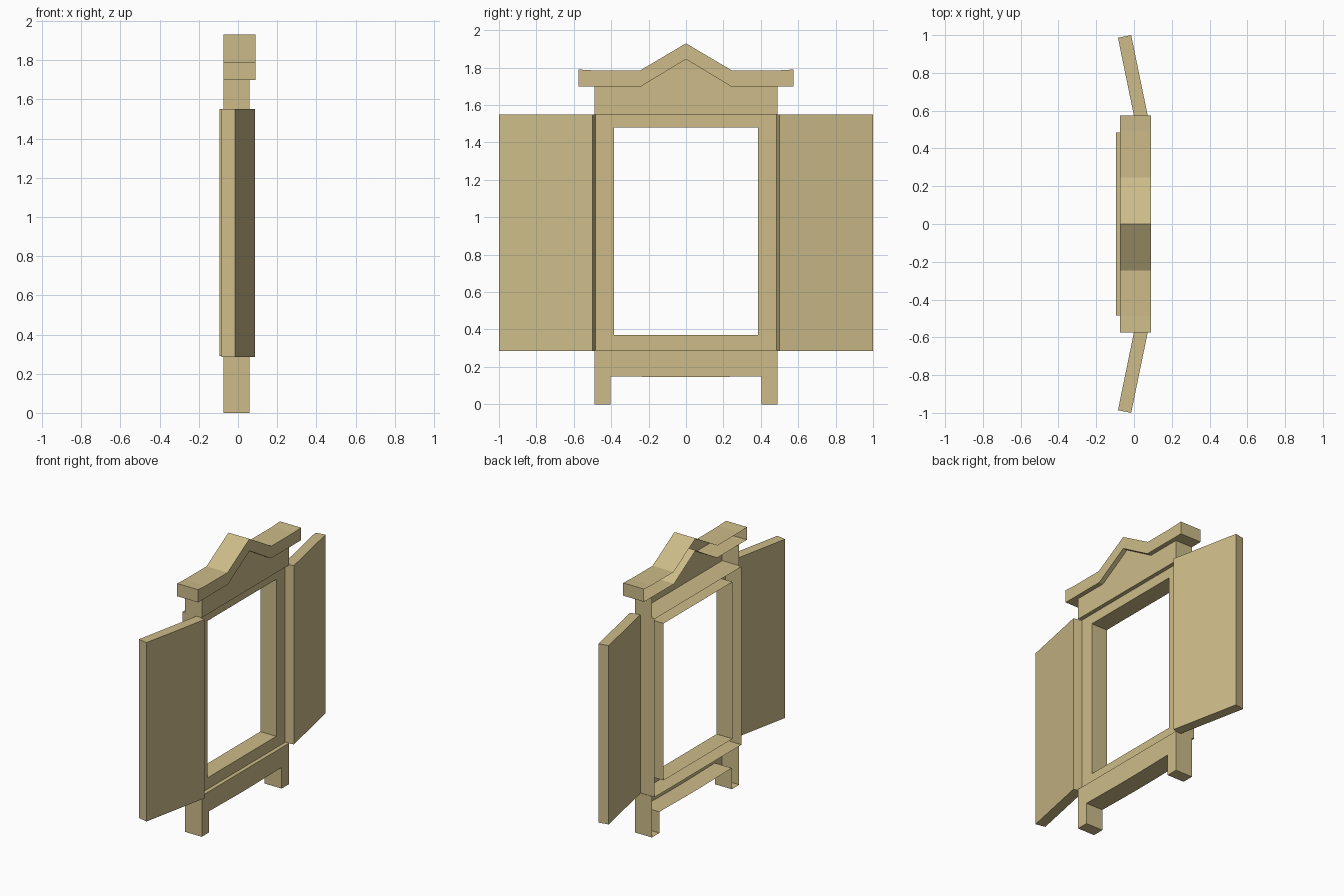
import bpy
import bmesh

if "Cube" in bpy.data.objects:
    bpy.data.objects.remove(bpy.data.objects["Cube"])

wood = bpy.data.materials.new("pale_wood")
wood.diffuse_color = (0.61, 0.50, 0.25, 1)
wood.use_nodes = True
wood.node_tree.nodes["Principled BSDF"].inputs["Base Color"].default_value = wood.diffuse_color


def finish(name, bm):
    mesh = bpy.data.meshes.new(name)
    bm.to_mesh(mesh)
    bm.free()
    mesh.materials.append(wood)
    obj = bpy.data.objects.new(name, mesh)
    bpy.context.collection.objects.link(obj)
    return obj


def mirrored(half):
    """Complete a half profile (y >= 0, bottom centre to top centre)."""
    return half + [(-y, z) for y, z in reversed(half) if y > 0]


def walls(bm, front, back):
    for i in range(len(front)):
        j = (i + 1) % len(front)
        bm.faces.new((front[i], back[i], back[j], front[j]))


def loop(bm, profile, x):
    return [bm.verts.new((x, y, z)) for y, z in profile]


def open_back_shell(name, profile, x_front, x_back):
    """Profile with a face on +x and side walls, left open on -x."""
    bm = bmesh.new()
    front, back = loop(bm, profile, x_front), loop(bm, profile, x_back)
    bm.faces.new(front)
    walls(bm, front, back)
    return finish(name, bm)


# Base: rail with two legs
open_back_shell("base_with_legs", mirrored([
    (0.09, 0.145), (0.405, 0.15), (0.405, 0), (0.488, 0), (0.488, 0.29)]), 0.058, -0.075)

# Gable panel above the opening
open_back_shell("gable_panel", mirrored([
    (0.488, 1.55), (0.488, 1.70), (0.24, 1.70), (0, 1.845)]), 0.058, -0.075)

# Peaked cornice: bottom edge, then top edge
cornice_half = [(0, 1.845), (0.24, 1.70), (0.575, 1.70), (0.575, 1.79),
                (0.49, 1.785), (0.245, 1.785), (0, 1.93)]
open_back_shell("cornice", mirrored(cornice_half), 0.09, -0.075)

# Window frame: recessed ring around the opening
bm = bmesh.new()
outer = mirrored([(0.485, 0.29), (0.485, 1.55)])
inner = mirrored([(0.385, 0.37), (0.385, 1.48)])
of, ob = loop(bm, outer, 0.03), loop(bm, outer, -0.095)
inf, inb = loop(bm, inner, 0.03), loop(bm, inner, -0.095)
walls(bm, of, ob)
walls(bm, inf[::-1], inb[::-1])
for i in range(4):
    j = (i + 1) % 4
    bm.faces.new((of[i], of[j], inf[j], inf[i]))
finish("window_frame", bm)

# Shutters: angled slabs on both sides
plan = [(0.018, 0.484), (0.088, 0.499), (-0.015, 1.0), (-0.085, 0.986)]
for side, name in ((1, "right_shutter"), (-1, "left_shutter")):
    bm = bmesh.new()
    base = bm.faces.new([bm.verts.new((x, y * side, 0.285)) for x, y in plan])
    top = bmesh.ops.extrude_face_region(bm, geom=[base], use_keep_orig=True)["geom"]
    bmesh.ops.translate(bm, vec=(0, 0, 1.265),
                        verts=[g for g in top if isinstance(g, bmesh.types.BMVert)])
    bmesh.ops.recalc_face_normals(bm, faces=bm.faces)
    finish(name, bm)
